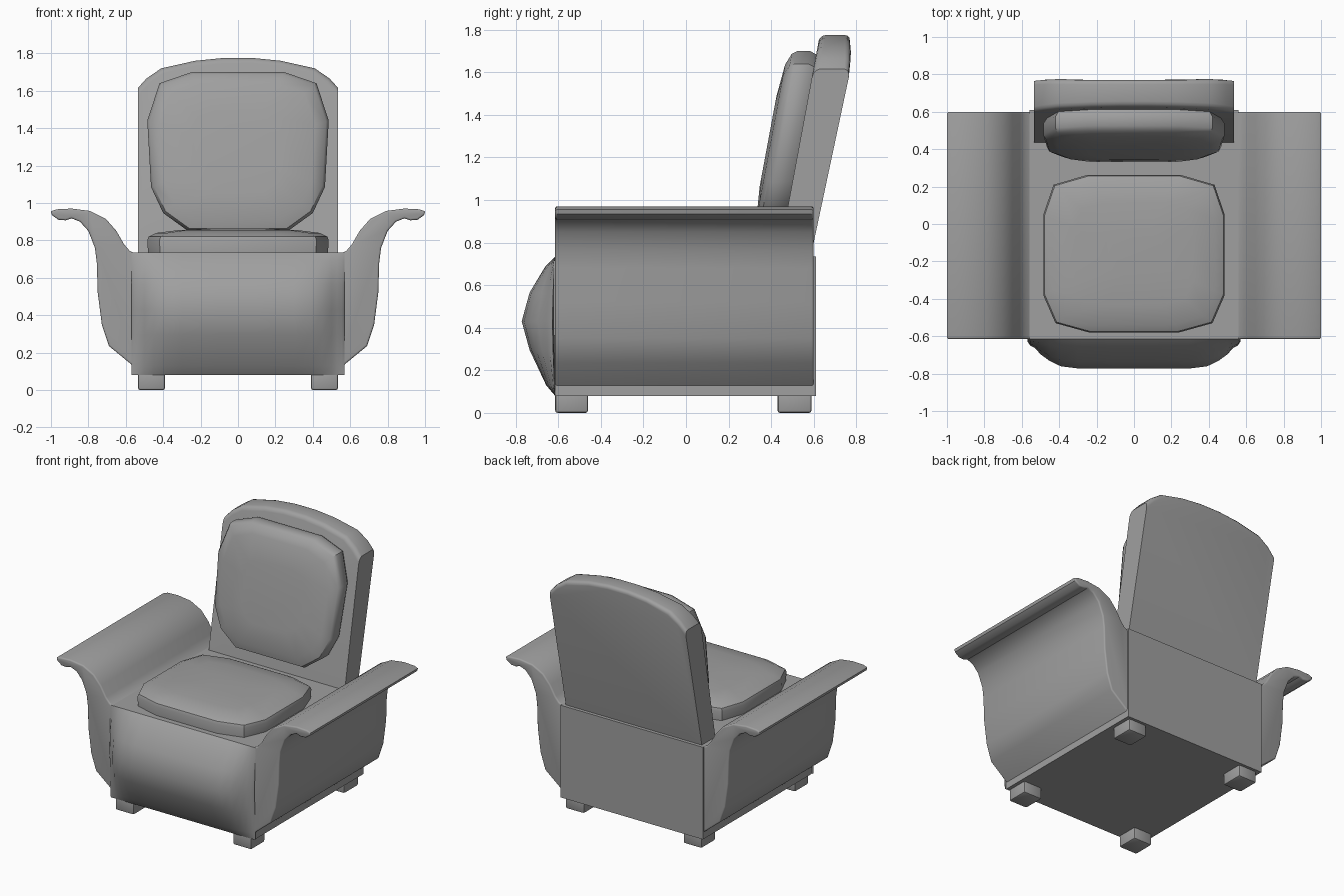
import bpy, bmesh, math
from mathutils import Vector

if "Cube" in bpy.data.objects:
    bpy.data.objects.remove(bpy.data.objects["Cube"])

grey = bpy.data.materials.new("grey_upholstery")
grey.use_nodes = True
colour = (0.35, 0.35, 0.35, 1)
grey.diffuse_color = colour
grey.node_tree.nodes["Principled BSDF"].inputs["Base Color"].default_value = colour


def finish(name, bm, angle=35):
    bmesh.ops.recalc_face_normals(bm, faces=bm.faces)
    mesh = bpy.data.meshes.new(name)
    bm.to_mesh(mesh)
    bm.free()
    mesh.materials.append(grey)
    obj = bpy.data.objects.new(name, mesh)
    bpy.context.collection.objects.link(obj)
    bpy.ops.object.select_all(action='DESELECT')
    obj.select_set(True)
    bpy.context.view_layer.objects.active = obj
    bpy.ops.object.shade_smooth_by_angle(angle=math.radians(angle))
    return obj


def loft(loops, cap_start=True, cap_end=True):
    """Skin a list of equally long closed loops."""
    bm = bmesh.new()
    rings = [[bm.verts.new(p) for p in loop] for loop in loops]
    n = len(rings[0])
    for a, b in zip(rings, rings[1:]):
        for i in range(n):
            j = (i + 1) % n
            bm.faces.new((a[i], a[j], b[j], b[i]))
    if cap_start:
        bm.faces.new(rings[0])
    if cap_end:
        bm.faces.new(rings[-1])
    bmesh.ops.recalc_face_normals(bm, faces=bm.faces)
    return bm


def bevel(bm, width, keep, segments=3):
    edges = [e for e in bm.edges if keep(e)]
    bmesh.ops.bevel(bm, geom=edges, offset=width, segments=segments,
                    profile=0.5, affect='EDGES', clamp_overlap=True)


def box(x0, x1, y0, y1, z0, z1):
    return loft([[(x0, y0, z), (x1, y0, z), (x1, y1, z), (x0, y1, z)]
                 for z in (z0, z1)])


def mirrored(half):
    return half + [(-x, v) for x, v in reversed(half)]


# Seat body
finish("seat_body", box(-.56, .56, -.615, .61, .08, .735))

# Flared arms: one cross-section, swept front to back
arm = [(.53, .085), (.55, .12), (.69, .235), (.728, .35), (.75, .52),
       (.755, .68), (.765, .76), (.80, .85), (.845, .9), (.89, .918),
       (.92, .907), (.96, .91), (.995, .935), (1, .955), (.97, .966),
       (.89, .97), (.79, .957), (.706, .914), (.65, .85), (.61, .78),
       (.58, .745), (.55, .73), (.53, .72)]
for side, sign in (("left", 1), ("right", -1)):
    bm = loft([[(sign * x, y, z) for x, z in arm] for y in (-.615, .6)])
    bevel(bm, .014, lambda e: abs(e.verts[0].co.y - e.verts[1].co.y) < .01)
    finish(side + "_arm", bm)

# Bulging front panel, fading towards both sides
profile = [(0, .735), (.045, .69), (.12, .565), (.157, .43), (.12, .296),
           (.042, .13), (0, .08)]
columns = mirrored([(.57, .08), (.555, .22), (.53, .3), (.50, .52), (.45, .75),
                    (.39, .93), (.3, 1), (.1, 1)])
bm = bmesh.new()
grid = [[bm.verts.new((x, -.615 - d * f, z)) for x, f in columns]
        for d, z in profile]
for a, b in zip(grid, grid[1:]):
    for i in range(len(columns) - 1):
        bm.faces.new((a[i], a[i + 1], b[i + 1], b[i]))
# Close the panel against the body
bmesh.ops.holes_fill(bm, edges=[e for e in bm.edges if e.is_boundary], sides=0)
finish("front_panel", bm, 50)

# Stubby feet
for side, sign in (("left", 1), ("right", -1)):
    for end, y0, y1 in (("front", -.615, -.46), ("back", .43, .59)):
        xs = sorted((sign * .39, sign * .535))
        bm = box(*xs, y0, y1, 0, .12)
        bevel(bm, .012, lambda e: True, 2)
        finish(f"{end}_{side}_foot", bm)


# Leaning backrest
def lean(z):
    return .434 + .186 * (z - .73)


outline = mirrored([(.535, .72), (.535, 1.615), (.49, 1.665), (.41, 1.72),
                    (.23, 1.76), (.08, 1.775)])
bm = loft([[(x, lean(z), z) for x, z in outline],
           [(x, min(.775, .585 + .2125 * (z - .73)), z) for x, z in outline]])
bevel(bm, .028, lambda e: min(v.co.z for v in e.verts) > 1.6
      and abs(e.verts[0].co.y - e.verts[1].co.y) < .05)
finish("backrest", bm)


# Cushions: pillow shapes built on an outline, rising along an axis
def cushion(name, points, place, layers):
    mid = sum(v for _, v in points) / len(points)
    loops = [[place(x * s, mid + (v - mid) * s, h) for x, v in points]
             for s, h in layers]
    finish(name, loft(loops), 40)


cushion("seat_cushion",
        mirrored([(.24, -.58), (.42, -.53), (.485, -.38), (.485, .05),
                  (.43, .21), (.25, .262)]),
        lambda x, y, z: Vector((x, y, z)),
        [(.99, .72), (1, .80), (.985, .82), (.9, .84), (.65, .855), (.3, .863)])

cushion("back_cushion",
        mirrored([(.267, .85), (.40, .946), (.465, 1.085), (.485, 1.44),
                  (.42, 1.64), (.246, 1.70)]),
        lambda x, z, h: Vector((x, lean(z) - h, z)),
        [(.95, -.01), (1, .03), (1, .09), (.97, .115), (.85, .137), (.5, .15)])
